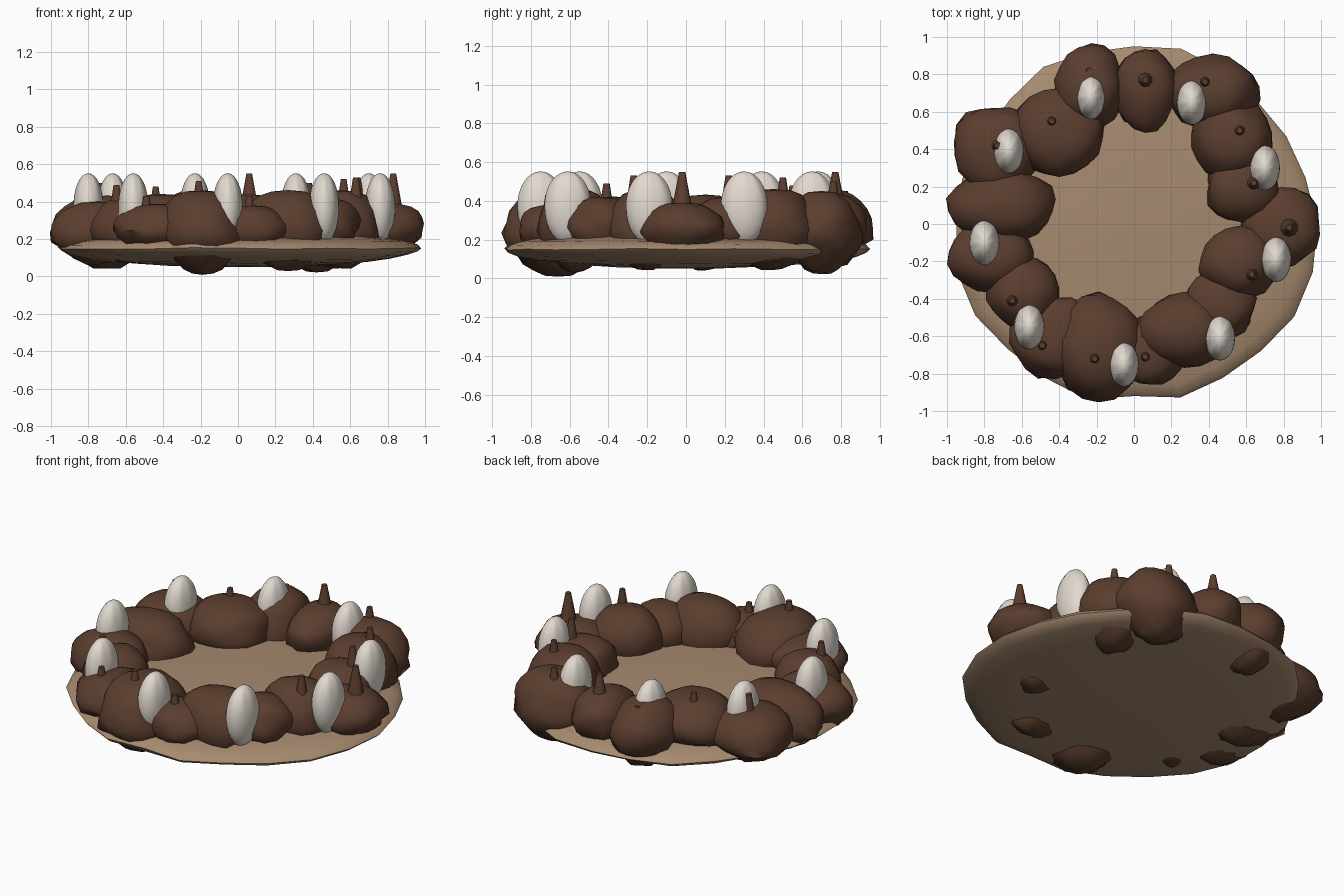
import bpy, bmesh, math
from mathutils import Vector, noise

cube = bpy.data.objects.get("Cube")
if cube:
    bpy.data.objects.remove(cube, do_unlink=True)


def make_material(name, color):
    mat = bpy.data.materials.new(name)
    mat.use_nodes = True
    mat.diffuse_color = (*color, 1)
    bsdf = next(n for n in mat.node_tree.nodes if n.type == 'BSDF_PRINCIPLED')
    bsdf.inputs["Base Color"].default_value = (*color, 1)
    return mat


BROWN = make_material("dark brown", (0.105, 0.048, 0.028))
TAN = make_material("tan", (0.385, 0.255, 0.16))
CREAM = make_material("cream white", (0.76, 0.70, 0.63))


def finish(bm, name, mat, angle=50):
    bmesh.ops.recalc_face_normals(bm, faces=bm.faces)
    mesh = bpy.data.meshes.new(name)
    bm.to_mesh(mesh)
    bm.free()
    obj = bpy.data.objects.new(name, mesh)
    bpy.context.collection.objects.link(obj)
    mesh.materials.append(mat)
    bpy.ops.object.select_all(action='DESELECT')
    obj.select_set(True)
    bpy.context.view_layer.objects.active = obj
    bpy.ops.object.shade_smooth_by_angle(angle=math.radians(angle))
    return obj


def blob(name, mat, center, radii, segs, rings, shape):
    """Sphere whose unit-sphere points are reshaped before scaling."""
    bm = bmesh.new()
    bmesh.ops.create_uvsphere(bm, u_segments=segs, v_segments=rings, radius=1)
    for v in bm.verts:
        p = shape(v.co.copy())
        v.co = Vector(c + r * q for c, r, q in zip(center, radii, p))
    return finish(bm, name, mat)


# Base: flat lens with an uneven rim, one radius per fifteen degrees
rim = [.98, .95, .94, .93, .95, .97, .95, .95, .97, .94, .93, .95,
       .95, .98, .98, .95, .95, .97, .92, .96, .95, .96, .99, .99]


def base_shape(p):
    step = round(math.atan2(p.y, p.x) / math.tau * len(rim)) % len(rim)
    wave = 0.1 * noise.noise(p * 2.5) * math.hypot(p.x, p.y)
    return Vector((p.x * rim[step], p.y * rim[step], p.z + wave))


blob("base_plate", TAN, (0, 0, 0.15), (1, 1, 0.1), len(rim), 16, base_shape)

# Ring of lumpy boulders: x, y, x radius, y radius, bottom, top
rocks = [
    (-.23, .73, .19, .22, .05, .46), (.06, .72, .17, .22, .10, .44),
    (.42, .70, .25, .20, .02, .45), (.52, .45, .22, .23, .04, .46),
    (.58, .20, .20, .19, .10, .42), (.79, -.02, .21, .22, .10, .39),
    (.56, -.21, .21, .20, .04, .46), (.46, -.43, .19, .18, .10, .42),
    (.27, -.57, .24, .20, .03, .46), (.09, -.68, .18, .19, .10, .38),
    (-.19, -.66, .24, .28, .01, .46), (-.42, -.60, .24, .22, .10, .39),
    (-.59, -.37, .19, .19, .07, .42), (-.76, -.18, .23, .19, .06, .40),
    (-.70, .10, .29, .20, .04, .43), (-.74, .40, .23, .24, .09, .41),
    (-.40, .49, .24, .24, .10, .44)]


def rock_shape(seed):
    def shape(p):
        sample = p * 1.3 + Vector((seed * 7.3, seed * 3.1, 0))
        lump = 1 + 0.14 * noise.noise(sample) + 0.05 * noise.noise(sample * 2.3)
        side = math.hypot(p.x, p.y)
        fat = side ** -0.25 if side > 0.05 else 1
        # undersides taper into a craggy point
        if p.z < -0.2:
            fat *= 1 + 0.45 * (p.z + 0.2)
            lump += 0.18 * noise.noise(sample * 3)
        return Vector((p.x * fat * lump, p.y * fat * lump, p.z * (0.8 + 0.2 * lump)))
    return shape


for n, (x, y, rx, ry, low, top) in enumerate(rocks):
    blob(f"rock_{n + 1}", BROWN, (x, y, (low + top) / 2),
         (rx, ry, (top - low) / 2), 18, 12, rock_shape(n))

# Upright pale eggs with lightly pleated tips
eggs = [(-.23, .68), (.31, .65), (.70, .30), (.76, -.19), (.46, -.61),
        (-.055, -.75), (-.56, -.55), (-.80, -.10), (-.67, .39)]


def egg_shape(p):
    a = math.atan2(p.y, p.x)
    pleat = 1 + 0.04 * math.cos(8 * a) * max(p.z, 0)
    return Vector((p.x * pleat, p.y * pleat, p.z))


for n, (x, y) in enumerate(eggs):
    blob(f"egg_{n + 1}", CREAM, (x, y, 0.365), (0.08, 0.12, 0.187), 32, 16, egg_shape)

# Blunt spikes rising from the boulders: x, y, tip height
spikes = [(.06, .77, .55), (.38, .76, .50), (.565, .50, .52), (.64, .22, .53),
          (.83, -.02, .55), (.63, -.27, .53), (-.65, -.41, .49),
          (-.49, -.65, .43), (-.21, -.72, .51), (.06, -.71, .43),
          (-.44, .55, .48), (-.73, .42, .50), (-.24, .82, .45)]
for n, (x, y, tip) in enumerate(spikes):
    bm = bmesh.new()
    tall = tip > 0.54
    depth = 0.22 if tall else 0.18
    bmesh.ops.create_cone(bm, cap_ends=True, segments=10, radius1=0.058 if tall else 0.045,
                          radius2=0.016, depth=depth)
    bmesh.ops.translate(bm, verts=bm.verts, vec=(x, y, tip - depth / 2))
    finish(bm, f"spike_{n + 1}", BROWN)
